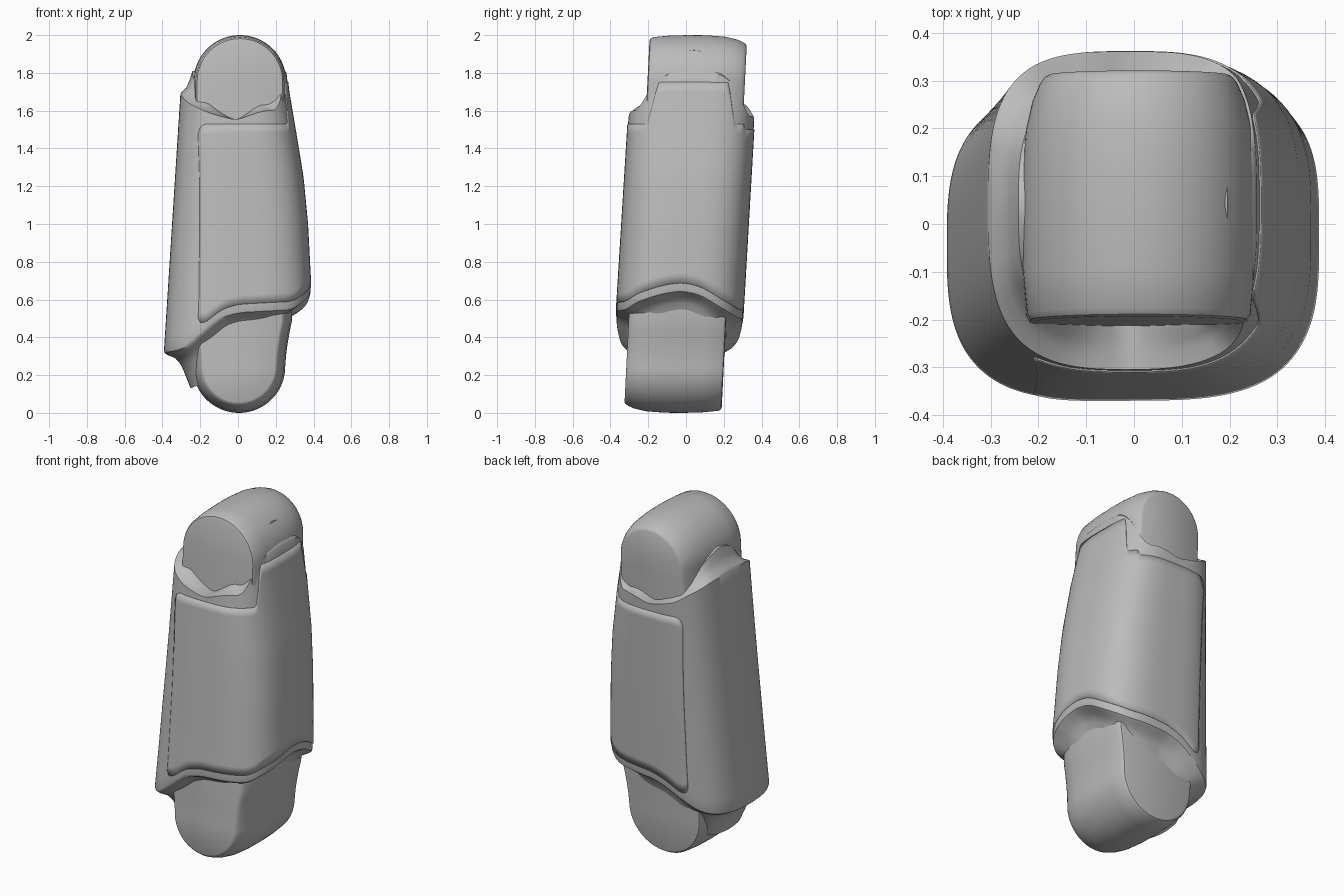
import bpy, bmesh
from math import sin, cos, pi, radians, sqrt, degrees

cube = bpy.data.objects.get("Cube")
if cube:
    bpy.data.objects.remove(cube, do_unlink=True)

grey = bpy.data.materials.new("plain grey")
grey.use_nodes = True
grey.diffuse_color = (0.5, 0.5, 0.5, 1)
grey.node_tree.nodes["Principled BSDF"].inputs["Base Color"].default_value = (0.5, 0.5, 0.5, 1)


def lerp_table(table, t):
    """Piecewise linear lookup, extended flat beyond both ends."""
    if t <= table[0][0]:
        return table[0][1]
    for (a, u), (b, v) in zip(table, table[1:]):
        if t <= b:
            return u + (v - u) * (t - a) / (b - a)
    return table[-1][1]


def around(table, deg, blur=5):
    """Height at an angle around the limb, softened; 0 is +x, -90 is the front."""
    total = 0
    for k in range(-2, 3):
        total += lerp_table(table, (deg + k * blur / 2 + 180) % 360 - 180)
    return total / 5


def loft(name, rings, closed=True):
    """Skin a list of rings; closed rings get end caps."""
    bm = bmesh.new()
    rows = [[bm.verts.new(p) for p in ring] for ring in rings]
    n = len(rows[0])
    for low, high in zip(rows, rows[1:]):
        for i in range(n if closed else n - 1):
            j = (i + 1) % n
            bm.faces.new((low[i], low[j], high[j], high[i]))
    if closed:
        bm.faces.new(rows[0])
        bm.faces.new(rows[-1])
    bmesh.ops.recalc_face_normals(bm, faces=bm.faces[:])
    mesh = bpy.data.meshes.new(name)
    bm.to_mesh(mesh)
    bm.free()
    mesh.materials.append(grey)
    obj = bpy.data.objects.new(name, mesh)
    bpy.context.collection.objects.link(obj)
    bpy.ops.object.select_all(action='DESELECT')
    obj.select_set(True)
    bpy.context.view_layer.objects.active = obj
    bpy.ops.object.shade_smooth_by_angle(angle=radians(35))
    return obj


# Sleeve outline: rounded box section that leans and tapers with height
RIGHT_EDGE = [(0.6, 0.388), (1.0, 0.367), (1.25, 0.343), (1.5, 0.302), (1.7, 0.268), (1.8, 0.257)]
LIP = [(-180, 0.33), (-145, 0.34), (-133, 0.36), (-120, 0.44), (-105, 0.52), (-90, 0.545),
       (-45, 0.56), (-35, 0.6), (-15, 0.645), (0, 0.66), (15, 0.64), (35, 0.56), (50, 0.52),
       (90, 0.5), (105, 0.47), (120, 0.41), (133, 0.36), (145, 0.34), (180, 0.33)]
RIM = [(-180, 1.69), (-150, 1.68), (-130, 1.63), (-110, 1.58), (-90, 1.55), (-65, 1.6),
       (-52, 1.6), (-40, 1.74), (-30, 1.79), (0, 1.8), (30, 1.79), (42, 1.72), (55, 1.57),
       (70, 1.57), (90, 1.54), (115, 1.58), (130, 1.64), (150, 1.68), (180, 1.69)]


def skin(deg, z, scale=1.0, shape_z=None):
    h = z if shape_z is None else shape_z
    x0, x1 = -0.392 + (h - 0.33) * 0.064, lerp_table(RIGHT_EDGE, h)
    y0, y1 = -0.366 + (h - 0.57) * 0.062, 0.30 + (h - 0.5) * 0.058
    a, b = (x1 - x0) / 2, (y1 - y0) / 2
    c, s = cos(radians(deg)), sin(radians(deg))
    r = scale * (abs(c / a) ** 3.1 + abs(s / b) ** 3.1) ** (-1 / 3.1)
    return ((x0 + x1) / 2 + r * c, (y0 + y1) / 2 + r * s, z)


ANGLES = [-180 + i * 2.5 for i in range(144)]
rings = []
# Underside fillet, running from the lower core out to the lip
for scale, drop in ((0.64, 0.2), (0.71, 0.13), (0.77, 0.075), (0.85, 0.04), (0.95, 0.025), (0.99, 0.014)):
    rings.append([skin(d, around(LIP, d) - drop, scale, around(LIP, d)) for d in ANGLES])
# Outer wall
for k in range(21):
    t = k / 20
    rings.append([skin(d, around(LIP, d) * (1 - t) + around(RIM, d) * t) for d in ANGLES])
# Shoulder, rising at the sides and level at front and back
for scale, rise in ((0.97, 0.012), (0.9, 0.03), (0.84, 0.065), (0.78, 0.12), (0.6, 0.13)):
    rings.append([skin(d, around(RIM, d) + rise * cos(radians(d)) ** 2, scale, around(RIM, d))
                  for d in ANGLES])
loft("sleeve", rings)

# Thin wrap panel over the front, +x side and back
END = 124
columns = [-END + i * 2 * END / 130 for i in range(131)]


def panel_span(deg):
    u = max(0, (abs(deg) - END + 9) / 9)
    corner = 0.055 * (1 - sqrt(max(0, 1 - u * u)))
    step = min(1, max(0, (41 - abs(deg)) / 7))
    step = step * step * (3 - 2 * step)
    top = 1.53 + 0.22 * step - (0.03 if deg > 50 else 0)
    return around(LIP, deg) + 0.03 + corner, top - corner


rings = []
for k in range(21):
    row = []
    for d in columns:
        low, high = panel_span(d)
        row.append(skin(d, low + (high - low) * k / 20))
    rings.append(row)
panel = loft("wrap_panel", rings, closed=False)
plate = panel.modifiers.new("thickness", 'SOLIDIFY')
plate.thickness = 0.008
plate.offset = 0


# Rounded joint ends: barrel sections along y, the lower one turned over
SECTIONS = [(-0.202, 0.214), (-0.198, 0.226), (-0.185, 0.234), (-0.1, 0.242), (0, 0.245),
            (0.1, 0.244), (0.2, 0.236), (0.26, 0.222), (0.295, 0.207), (0.308, 0.198), (0.314, 0.188)]


def joint(name, turn, flare):
    rings = []
    for y, r in SECTIONS:
        outline = [(r * cos(pi * i / 48), r * sin(pi * i / 48)) for i in range(49)]
        for d in (0.06, 0.12, 0.18, 0.24, 0.32, 0.4):
            w = r + flare * min(1, d / 0.24) ** 1.5
            outline = [(w, -d)] + outline + [(-w, -d)]
        ring = []
        for x, d in outline:
            yy, z = y + 0.05 * (d - 0.2), 1.755 + d
            ring.append((x + 0.01, yy + 0.008, z) if turn > 0 else (x + 0.005, -yy - 0.012, 2 - z))
        rings.append(ring)
    return loft(name, rings)


joint("upper_joint", 1, 0.006)
joint("lower_joint", -1, 0.035)
